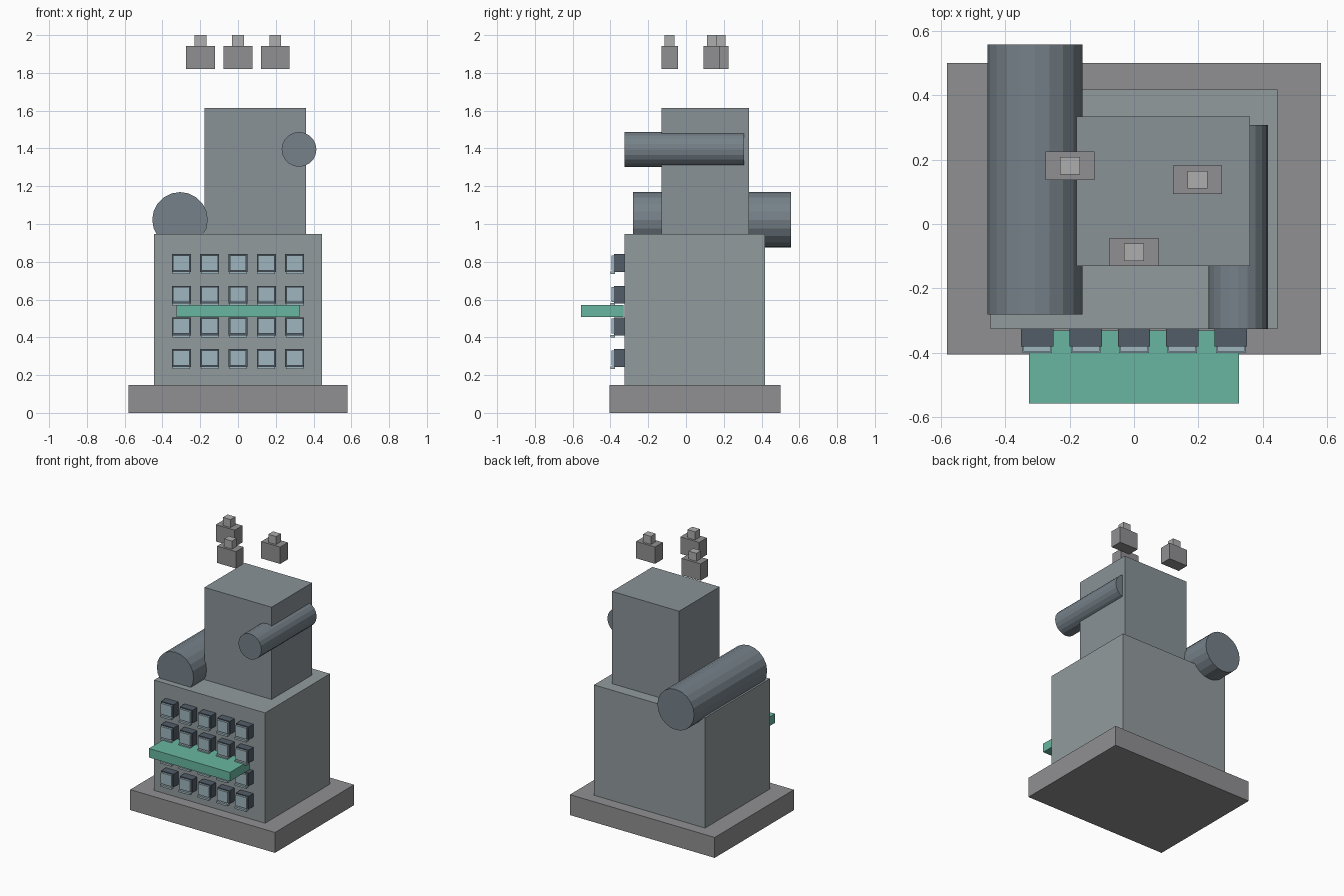
import bpy, bmesh, math
from mathutils import Matrix

if "Cube" in bpy.data.objects:
    bpy.data.objects.remove(bpy.data.objects["Cube"])


def material(name, rgb):
    m = bpy.data.materials.new(name)
    m.diffuse_color = (*rgb, 1)
    m.use_nodes = True
    m.node_tree.nodes["Principled BSDF"].inputs["Base Color"].default_value = m.diffuse_color
    return m


STONE = material("stone_grey", (0.28, 0.28, 0.29))
CAP = material("cap_grey", (0.42, 0.42, 0.42))
WALL = material("wall_grey", (0.29, 0.33, 0.34))
TOWER = material("tower_grey", (0.25, 0.29, 0.31))
PIPE = material("pipe_slate", (0.18, 0.22, 0.25))
FRAME = material("frame_dark", (0.085, 0.11, 0.14))
GLASS = material("glass_blue", (0.35, 0.47, 0.52))
GREEN = material("awning_green", (0.14, 0.47, 0.35))


def finish(name, bm, mat):
    mesh = bpy.data.meshes.new(name)
    bm.to_mesh(mesh)
    bm.free()
    mesh.materials.append(mat)
    ob = bpy.data.objects.new(name, mesh)
    bpy.context.collection.objects.link(ob)
    return ob


def box(name, x, y, z, mat):
    """Box from (min, max) ranges on each axis."""
    bm = bmesh.new()
    centre = [(a + b) / 2 for a, b in (x, y, z)]
    size = [b - a for a, b in (x, y, z)]
    bmesh.ops.create_cube(bm, size=1, matrix=Matrix.Translation(centre) @ Matrix.Diagonal((*size, 1)))
    return finish(name, bm, mat)


def pipe(name, x, z, radius, y, mat, sides=20):
    """Flat-faced cylinder lying along y."""
    bm = bmesh.new()
    place = Matrix.Translation((x, (y[0] + y[1]) / 2, z)) @ Matrix.Rotation(math.pi / 2, 4, 'X')
    bmesh.ops.create_cone(bm, cap_ends=True, segments=sides, radius1=radius, radius2=radius,
                          depth=y[1] - y[0], matrix=place)
    return finish(name, bm, mat)


def span(centre, half):
    return (centre - half, centre + half)


# Stacked building blocks
box("base", (-0.58, 0.58), (-0.405, 0.50), (0, 0.148), STONE)
box("main_body", (-0.445, 0.445), (-0.325, 0.417), (0.148, 0.947), WALL)
box("upper_tower", (-0.178, 0.36), (-0.13, 0.333), (0.947, 1.615), TOWER)

# Horizontal pipes
pipe("large_pipe", -0.307, 1.022, 0.147, (-0.28, 0.556), PIPE)
pipe("small_pipe", 0.323, 1.395, 0.092, (-0.325, 0.307), PIPE)

# Window grid: frame, glass and sill
for row in range(4):
    z = 0.288 + row * 0.1675
    for col in range(5):
        x = -0.30 + col * 0.15
        tag = f"{row + 1}_{col + 1}"
        box(f"window_frame_{tag}", span(x, 0.05), (-0.38, -0.32), (z - 0.045, z + 0.05), FRAME)
        box(f"window_glass_{tag}", span(x, 0.043), (-0.395, -0.375), (z - 0.036, z + 0.043), GLASS)
        box(f"window_sill_{tag}", span(x, 0.046), (-0.40, -0.375), (z - 0.056, z - 0.042), GLASS)

# Awning across the front
box("awning", (-0.325, 0.325), (-0.556, -0.33), (0.507, 0.572), GREEN)

# Floating blocks with small caps
for i, (x, y) in enumerate(((-0.198, 0.181), (0, -0.087), (0.197, 0.137)), 1):
    box(f"floating_block_{i}", span(x, 0.076), span(y, 0.044), (1.82, 1.942), STONE)
    box(f"floating_cap_{i}", span(x, 0.031), span(y, 0.027), (1.942, 2.0), CAP)
